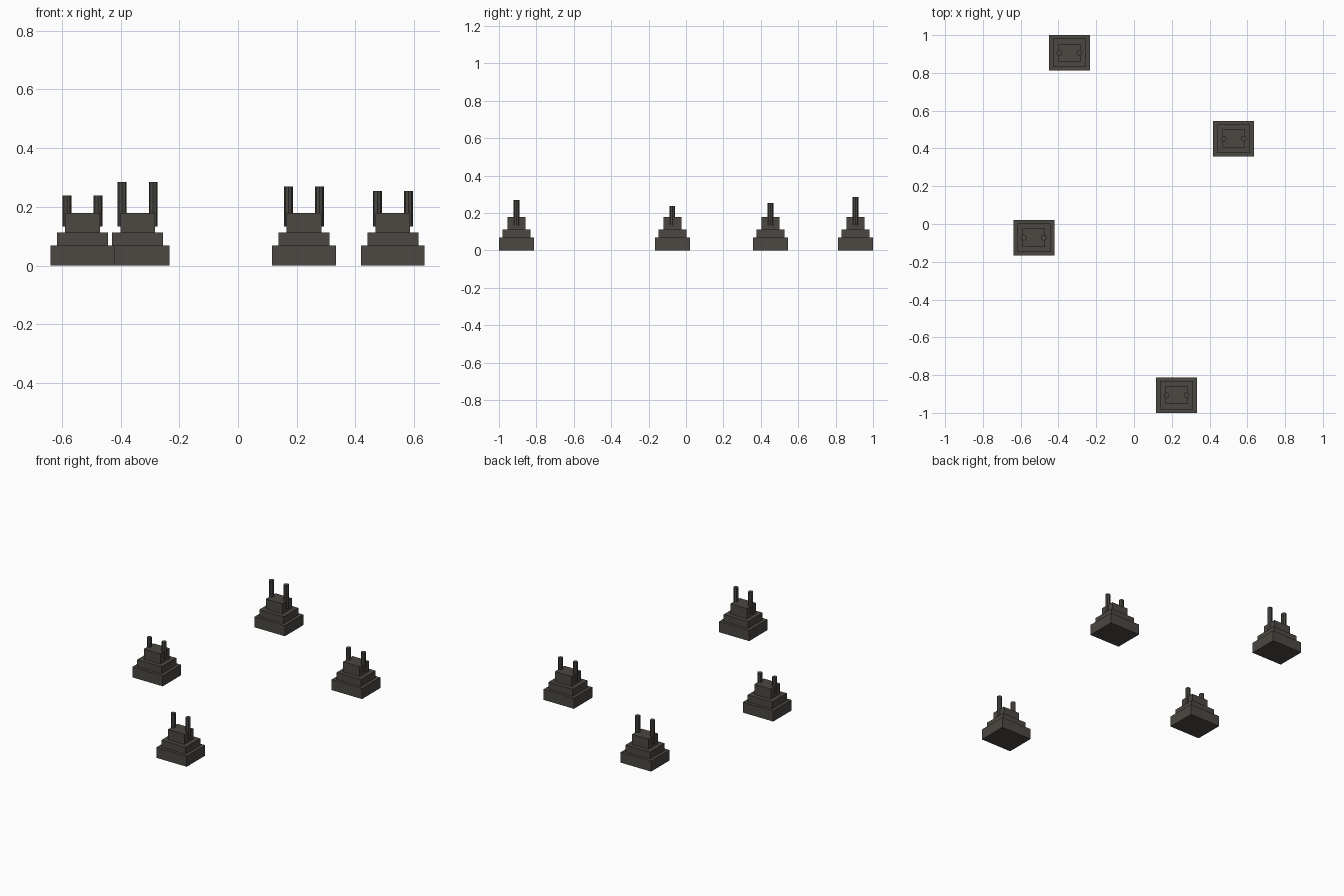
import bpy

if "Cube" in bpy.data.objects:
    bpy.data.objects.remove(bpy.data.objects["Cube"])

# One dark stone-grey paint for everything
grey = bpy.data.materials.new("dark warm grey")
grey.diffuse_color = (0.072, 0.065, 0.056, 1.0)
grey.use_nodes = True
grey.node_tree.nodes["Principled BSDF"].inputs["Base Color"].default_value = grey.diffuse_color


def finish(obj, name):
    obj.name = name
    obj.data.materials.append(grey)


def block(name, x, y, z0, z1, width, depth):
    bpy.ops.mesh.primitive_cube_add(size=1, location=(x, y, (z0 + z1) / 2))
    obj = bpy.context.object
    obj.scale = (width, depth, z1 - z0)
    bpy.ops.object.transform_apply(location=False, rotation=False, scale=True)
    finish(obj, name)


def chimney(name, x, y, z0, z1):
    bpy.ops.mesh.primitive_cylinder_add(
        vertices=8, radius=0.0152, depth=z1 - z0, location=(x, y, (z0 + z1) / 2))
    finish(bpy.context.object, name)


# Stepped tiers: name, bottom, top, width, depth
TIERS = [
    ("base", 0.0, 0.068, 0.217, 0.188),
    ("middle_tier", 0.068, 0.113, 0.174, 0.150),
    ("top_tier", 0.113, 0.179, 0.118, 0.096),
]

# Four buildings: x, y, chimney top
BUILDINGS = [
    (-0.530, -0.073, 0.239),
    (-0.342, 0.906, 0.285),
    (0.225, -0.906, 0.270),
    (0.528, 0.452, 0.254),
]

for n, (x, y, top) in enumerate(BUILDINGS, 1):
    for part, z0, z1, width, depth in TIERS:
        block(f"{part}_{n}", x, y, z0, z1, width, depth)
    # Chimneys sunk into the short ends of the top tier
    for side, label in ((-1, "left"), (1, "right")):
        chimney(f"{label}_chimney_{n}", x + side * 0.053, y, 0.133, top)
